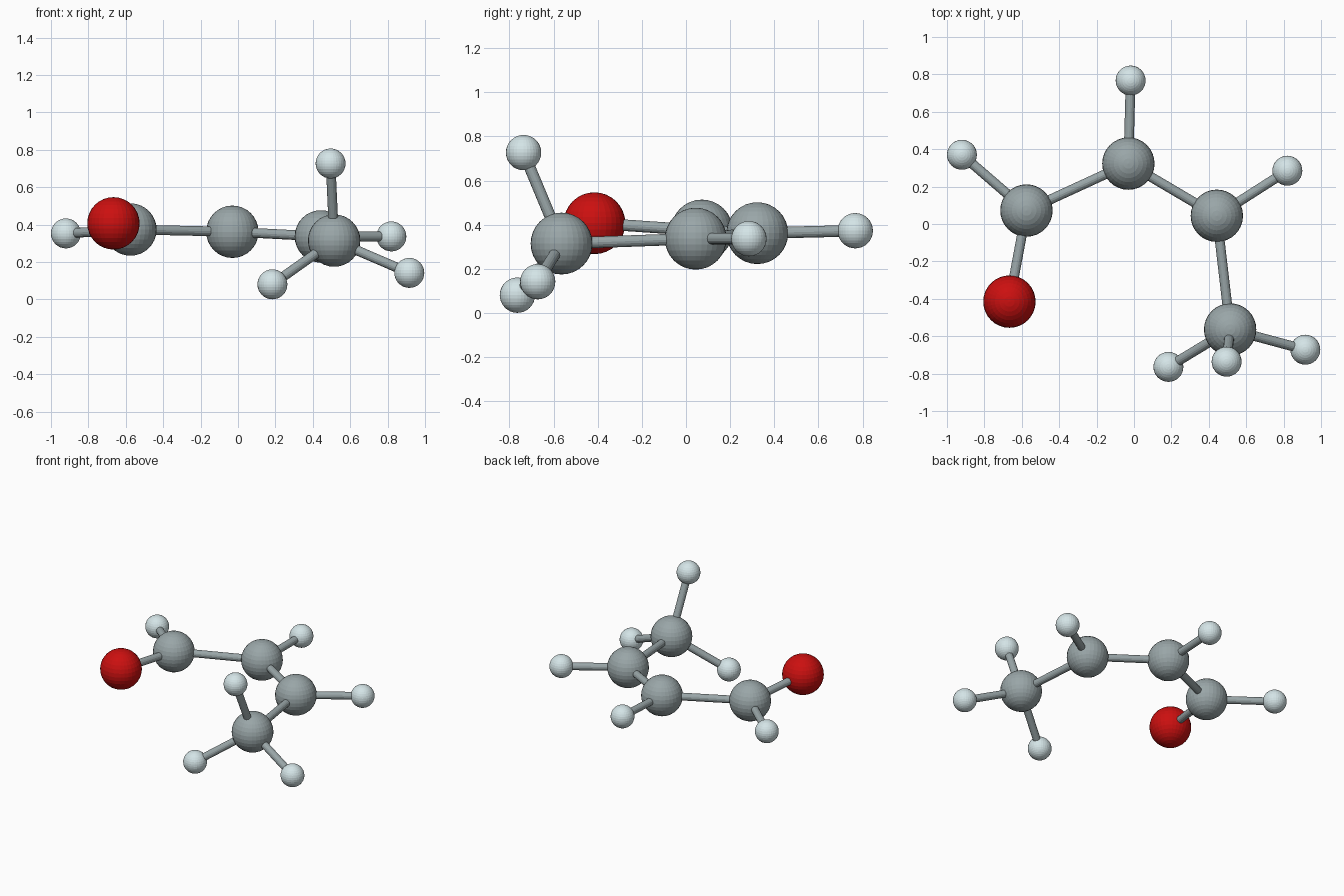
import bpy
from mathutils import Vector

if "Cube" in bpy.data.objects:
    bpy.data.objects.remove(bpy.data.objects["Cube"])


def material(name, color):
    m = bpy.data.materials.new(name)
    m.diffuse_color = (*color, 1)
    m.use_nodes = True
    m.node_tree.nodes["Principled BSDF"].inputs["Base Color"].default_value = m.diffuse_color
    return m


carbon = material("carbon_grey", (0.32, 0.38, 0.39))
oxygen = material("oxygen_red", (0.6, 0.005, 0.005))
hydrogen = material("hydrogen_pale", (0.66, 0.78, 0.8))
BIG, SMALL, BOND = 0.14, 0.08, 0.026

# Atoms: position, radius, material
atoms = {
    "carbon_left": ((-0.575, 0.072, 0.374), BIG, carbon),
    "carbon_middle": ((-0.03, 0.323, 0.362), BIG, carbon),
    "carbon_right": ((0.443, 0.044, 0.337), BIG, carbon),
    "carbon_end": ((0.514, -0.564, 0.315), BIG, carbon),
    "oxygen": ((-0.666, -0.415, 0.407), BIG, oxygen),
    "hydrogen_left": ((-0.92, 0.37, 0.353), SMALL, hydrogen),
    "hydrogen_back": ((-0.018, 0.767, 0.373), SMALL, hydrogen),
    "hydrogen_right": ((0.82, 0.285, 0.337), SMALL, hydrogen),
    "hydrogen_end_left": ((0.184, -0.764, 0.081), SMALL, hydrogen),
    "hydrogen_end_top": ((0.495, -0.736, 0.727), SMALL, hydrogen),
    "hydrogen_end_right": ((0.916, -0.672, 0.142), SMALL, hydrogen),
}

# Bonds: chain and attached atoms
bonds = [
    ("carbon_left", "carbon_middle"), ("carbon_middle", "carbon_right"),
    ("carbon_right", "carbon_end"), ("carbon_left", "oxygen"),
    ("carbon_left", "hydrogen_left"), ("carbon_middle", "hydrogen_back"),
    ("carbon_right", "hydrogen_right"), ("carbon_end", "hydrogen_end_left"),
    ("carbon_end", "hydrogen_end_top"), ("carbon_end", "hydrogen_end_right"),
]

for name, (pos, radius, mat) in atoms.items():
    bpy.ops.mesh.primitive_uv_sphere_add(segments=32, ring_count=16,
                                         radius=radius, location=pos)
    ob = bpy.context.object
    ob.name = name
    ob.data.materials.append(mat)

for a, b in bonds:
    p, q = Vector(atoms[a][0]), Vector(atoms[b][0])
    d = q - p
    bpy.ops.mesh.primitive_cylinder_add(
        vertices=16, radius=BOND, depth=d.length, location=(p + q) / 2,
        rotation=d.to_track_quat('Z', 'Y').to_euler())
    ob = bpy.context.object
    ob.name = f"bond_{a}_to_{b}"
    ob.data.materials.append(carbon)
